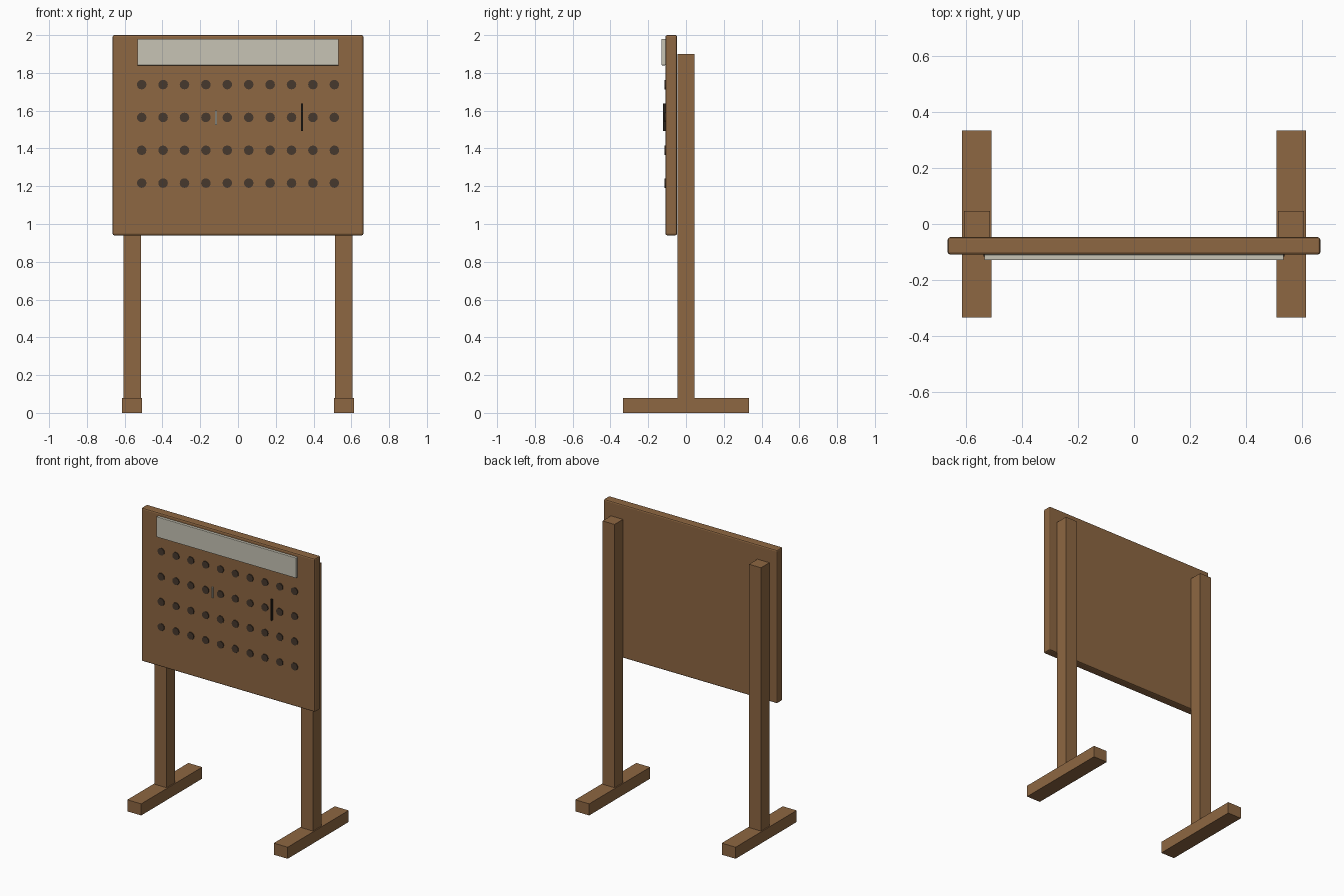
import bpy, math

if "Cube" in bpy.data.objects:
    bpy.data.objects.remove(bpy.data.objects["Cube"])


def material(name, rgb):
    m = bpy.data.materials.new(name)
    m.diffuse_color = (*rgb, 1)
    m.use_nodes = True
    m.node_tree.nodes["Principled BSDF"].inputs["Base Color"].default_value = m.diffuse_color
    return m


wood = material("brown wood", (0.27, 0.135, 0.054))
cream = material("pale grey", (0.57, 0.55, 0.46))
dark = material("dark brown", (0.062, 0.04, 0.026))
black = material("near black", (0.022, 0.016, 0.012))


def box(name, lo, hi, mat, bevel=0):
    bpy.ops.mesh.primitive_cube_add(size=1, location=[(a + b) / 2 for a, b in zip(lo, hi)])
    ob = bpy.context.object
    ob.name = name
    ob.scale = [b - a for a, b in zip(lo, hi)]
    bpy.ops.object.transform_apply(location=False, rotation=False, scale=True)
    ob.data.materials.append(mat)
    if bevel:
        mod = ob.modifiers.new("soft edge", 'BEVEL')
        mod.width = bevel
        mod.segments = 2
    return ob


# Two posts standing on long feet
for side, x in (("left", -0.56), ("right", 0.56)):
    box(side + "_foot", (x - 0.053, -0.333, 0), (x + 0.053, 0.333, 0.08), wood)
    box(side + "_post", (x - 0.046, -0.046, 0.08), (x + 0.046, 0.046, 1.9), wood)

# Board with softened edges, and the header strip on its face
box("board", (-0.664, -0.109, 0.94), (0.664, -0.047, 2.0), wood, 0.009)
box("header_strip", (-0.533, -0.129, 1.84), (0.533, -0.109, 1.98), cream, 0.002)

# Grid of round peg holes
for row in range(4):
    for col in range(10):
        bpy.ops.mesh.primitive_cylinder_add(
            vertices=12, radius=0.0255, depth=0.008,
            location=(-0.51 + col * 1.02 / 9, -0.111, 1.738 - row * 0.1738),
            rotation=(math.pi / 2, 0, 0))
        hole = bpy.context.object
        hole.name = f"peg_hole_{row}_{col}"
        hole.data.materials.append(dark)

# Two small hanging bars
box("short_bar", (-0.121, -0.117, 1.525), (-0.112, -0.108, 1.6), cream)
box("long_bar", (0.333, -0.122, 1.492), (0.343, -0.108, 1.638), black)
